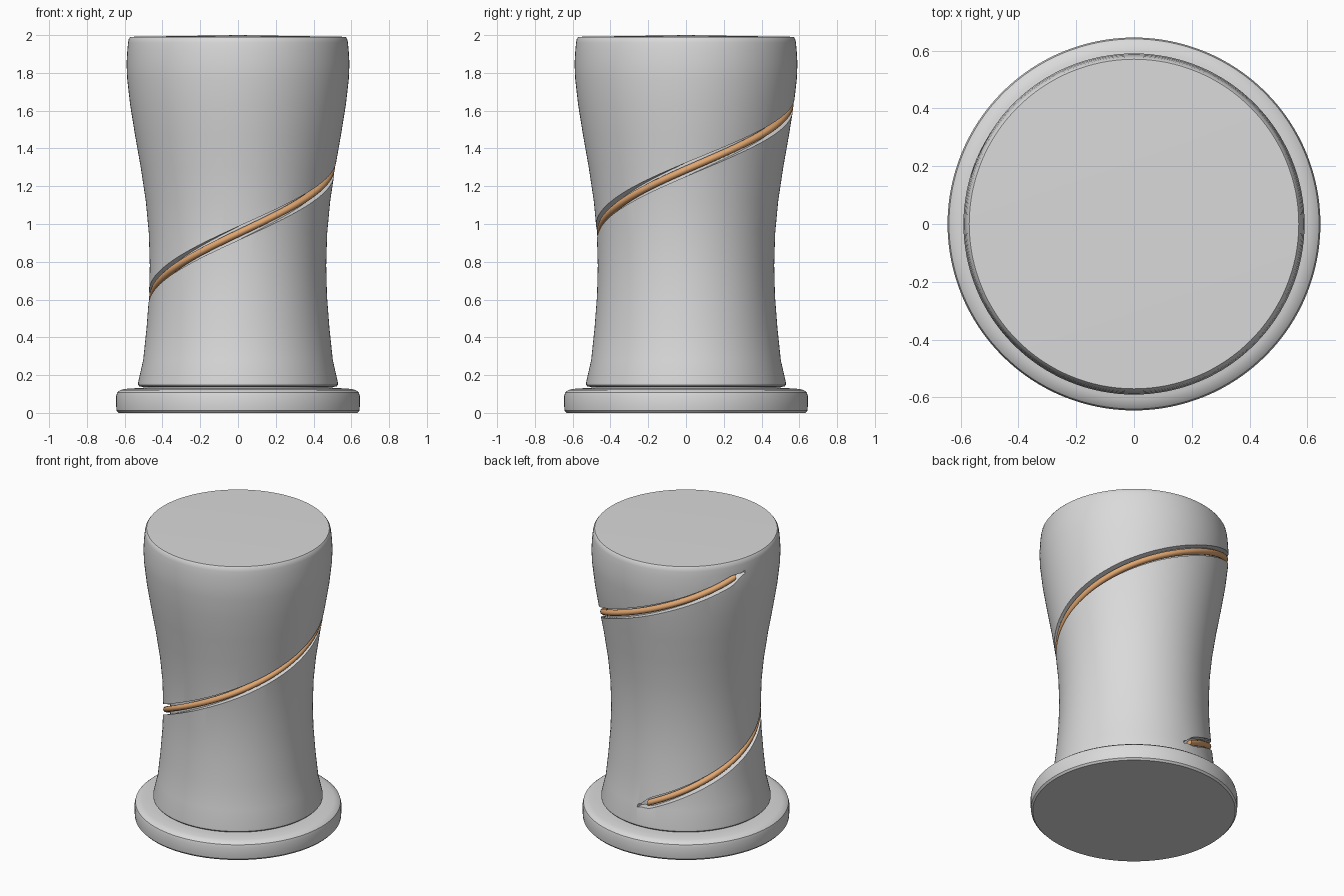
import bpy, bmesh, math

if "Cube" in bpy.data.objects:
    bpy.data.objects.remove(bpy.data.objects["Cube"])

SEG = 128


def material(name, rgb):
    m = bpy.data.materials.new(name)
    m.diffuse_color = (*rgb, 1)
    m.use_nodes = True
    m.node_tree.nodes["Principled BSDF"].inputs["Base Color"].default_value = m.diffuse_color
    return m


grey = material("light_grey", (0.70, 0.70, 0.70))
copper = material("copper", (0.75, 0.38, 0.16))


def make(name, bm, mat):
    bmesh.ops.recalc_face_normals(bm, faces=bm.faces)
    me = bpy.data.meshes.new(name)
    bm.to_mesh(me)
    bm.free()
    ob = bpy.data.objects.new(name, me)
    bpy.context.collection.objects.link(ob)
    me.materials.append(mat)
    return ob


def smooth(ob):
    bpy.ops.object.select_all(action='DESELECT')
    ob.select_set(True)
    bpy.context.view_layer.objects.active = ob
    bpy.ops.object.shade_smooth_by_angle(angle=math.radians(35))


def lathe(name, profile, z_bottom, z_top, mat):
    """Closed turned solid from (radius, z) points."""
    bm = bmesh.new()
    rings = [[bm.verts.new((r * math.cos(2 * math.pi * i / SEG),
                            r * math.sin(2 * math.pi * i / SEG), z))
              for i in range(SEG)] for r, z in profile]
    for a, b in zip(rings, rings[1:]):
        for i in range(SEG):
            j = (i + 1) % SEG
            bm.faces.new((a[i], a[j], b[j], b[i]))
    for ring, z in ((rings[0], z_bottom), (rings[-1], z_top)):
        c = bm.verts.new((0, 0, z))
        for i in range(SEG):
            bm.faces.new((c, ring[i], ring[(i + 1) % SEG]))
    return make(name, bm, mat)


# Waisted side profile (radius, z)
side = [(0.529, 0.16), (0.502, 0.28), (0.484, 0.45), (0.471, 0.62), (0.467, 0.78),
        (0.472, 0.95), (0.488, 1.12), (0.515, 1.30), (0.545, 1.47), (0.571, 1.63),
        (0.587, 1.77), (0.590, 1.85), (0.586, 1.92)]


def radius_at(z):
    if z <= side[0][1]:
        return side[0][0]
    for (r0, z0), (r1, z1) in zip(side, side[1:]):
        if z <= z1:
            return r0 + (r1 - r0) * (z - z0) / (z1 - z0)
    return side[-1][0]


def helix_strip(name, a0, a1, section, mat, taper=0):
    """Sweep a (radial, vertical) section along the spiral on the surface."""
    bm = bmesh.new()
    rings = []
    n = int((a1 - a0) / 3)
    for k in range(n + 1):
        d = a0 + (a1 - a0) * k / n
        z = 0.95 + 0.338 * (d - 270) / 90
        t = math.radians(d)
        r = radius_at(z)
        s = 1.0
        if taper:
            s = max(0.25, min(1, (d - a0) / taper, (a1 - d) / taper))
        rings.append([bm.verts.new(((r + u) * math.cos(t), (r + u) * math.sin(t), z + v * s))
                      for u, v in section])
    m = len(section)
    for a, b in zip(rings, rings[1:]):
        for i in range(m):
            j = (i + 1) % m
            bm.faces.new((a[i], a[j], b[j], b[i]))
    bm.faces.new(rings[0])
    bm.faces.new(rings[-1])
    return make(name, bm, mat)


# Round foot plate
foot = lathe("base_plate", [(0.632, 0), (0.643, 0.012), (0.645, 0.035), (0.645, 0.09),
                            (0.640, 0.108), (0.625, 0.120), (0.600, 0.127), (0.540, 0.131)],
             0, 0.131, grey)
smooth(foot)

# Waisted body with a slightly domed top
body = lathe("body", [(0.50, 0.10), (0.50, 0.137), (0.522, 0.14), (0.529, 0.148)] + side +
             [(0.582, 1.96), (0.578, 1.98), (0.570, 1.991)], 0.10, 2.0, grey)

# Spiral groove cut into the body
cutter = helix_strip("groove_cutter", 88, 524,
                     [(-0.045, -0.036), (0.04, -0.036), (0.04, 0.036), (-0.045, 0.036)],
                     grey, taper=10)
cut = body.modifiers.new("groove", 'BOOLEAN')
cut.operation = 'DIFFERENCE'
cut.solver = 'EXACT'
cut.object = cutter
bpy.context.view_layer.objects.active = body
bpy.ops.object.modifier_apply(modifier=cut.name)
bpy.data.objects.remove(cutter)
smooth(body)

# Copper strand lying in the groove
ring = [(-0.022 + 0.021 * math.cos(2 * math.pi * i / 12),
         0.021 * math.sin(2 * math.pi * i / 12)) for i in range(12)]
smooth(helix_strip("spiral_inlay", 96, 517, ring, copper))
